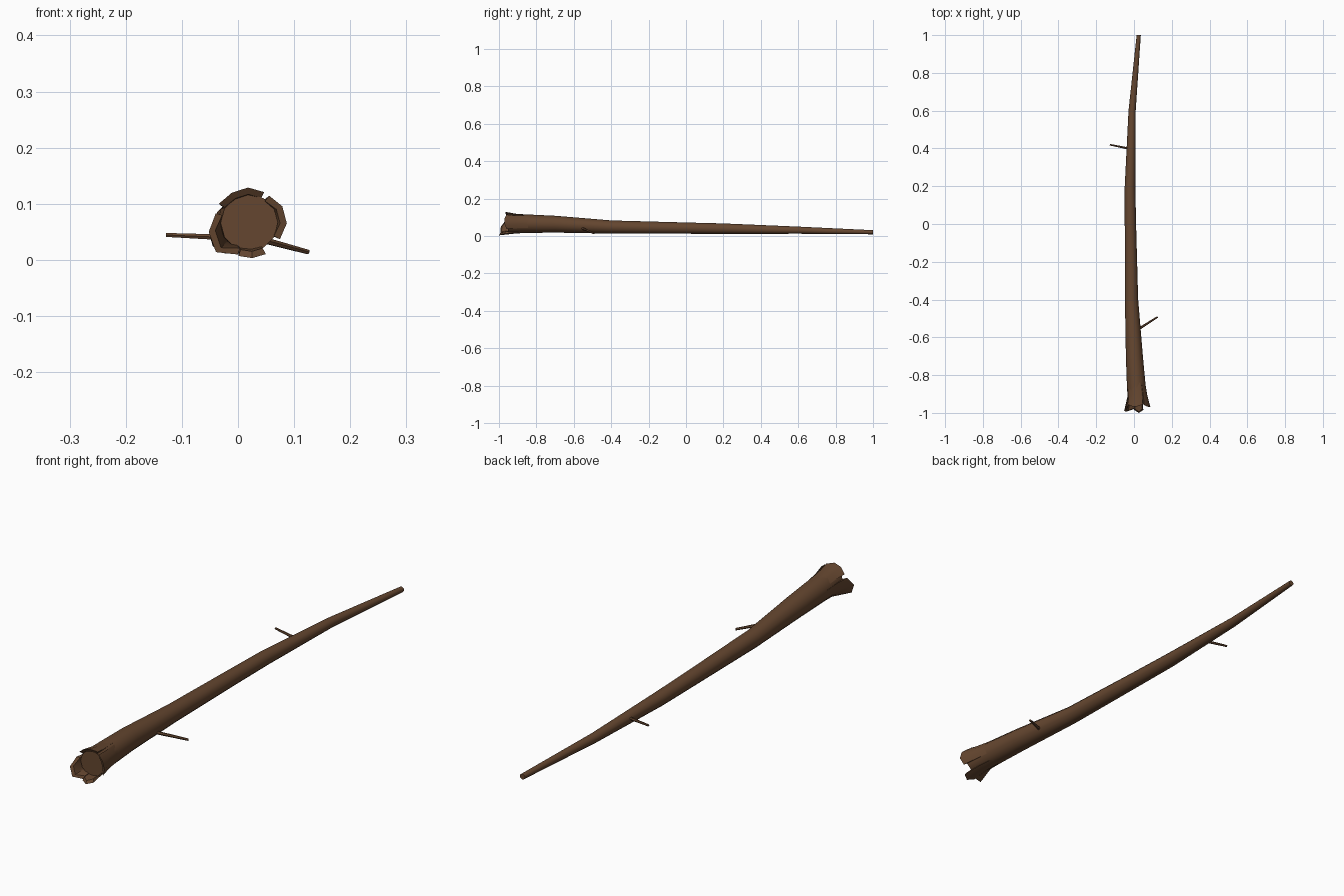
import bpy, bmesh, math
from mathutils import Vector

if "Cube" in bpy.data.objects:
    bpy.data.objects.remove(bpy.data.objects["Cube"])

bark = bpy.data.materials.new("bark brown")
bark.diffuse_color = (0.13, 0.062, 0.029, 1)
bark.use_nodes = True
bark.node_tree.nodes["Principled BSDF"].inputs["Base Color"].default_value = bark.diffuse_color
SIDES = 12


def finish(name, bm):
    bmesh.ops.recalc_face_normals(bm, faces=bm.faces)
    me = bpy.data.meshes.new(name)
    bm.to_mesh(me)
    bm.free()
    me.materials.append(bark)
    ob = bpy.data.objects.new(name, me)
    bpy.context.collection.objects.link(ob)
    bpy.context.view_layer.objects.active = ob
    ob.select_set(True)
    bpy.ops.object.shade_smooth_by_angle(angle=math.radians(35))
    ob.select_set(False)


def bridge(bm, a, b):
    n = len(a)
    for i in range(n):
        j = (i + 1) % n
        bm.faces.new((a[i], a[j], b[j], b[i]))


# Trunk rings: y, centre x, centre z, radius
TRUNK = [(-0.952, 0.02, 0.066, 0.051), (-0.87, 0.013, 0.066, 0.05),
         (-0.7, 0.002, 0.063, 0.045), (-0.4, -0.013, 0.048, 0.035),
         (0.0, -0.019, 0.042, 0.03), (0.2, -0.021, 0.039, 0.028),
         (0.6, -0.01, 0.031, 0.019), (1.0, 0.025, 0.02, 0.011)]
bm = bmesh.new()
rings = []
for y, x, z, r in TRUNK:
    rings.append([bm.verts.new((x + r * math.cos(2 * math.pi * k / SIDES), y,
                                z + r * math.sin(2 * math.pi * k / SIDES)))
                  for k in range(SIDES)])
for a, b in zip(rings, rings[1:]):
    bridge(bm, a, b)
bm.faces.new(rings[0])
bm.faces.new(rings[-1])
finish("log_trunk", bm)


# Splintered bark flaps: start angle, end angle, tip radius, edge and middle tip y
def flap(name, a0, a1, r_tips, y_tips):
    bm = bmesh.new()
    n = len(r_tips)
    cols = []
    for i in range(n):
        a = math.radians(a0 + (a1 - a0) * i / (n - 1))
        d = Vector((math.cos(a), 0, math.sin(a)))
        root, mid = Vector((0.011, -0.84, 0.0655)), Vector((0.018, -0.91, 0.066))
        tip = Vector((0.02, y_tips[i], 0.066))
        pts = [root + d * 0.0485, mid + d * 0.053, tip + d * r_tips[i],
               tip + Vector((0, 0.006, 0)) + d * (r_tips[i] - 0.012), mid + d * 0.043]
        cols.append([bm.verts.new(p) for p in pts])
    for a, b in zip(cols, cols[1:]):
        bridge(bm, a, b)
    bm.faces.new(cols[0])
    bm.faces.new(cols[-1])
    finish(name, bm)


flap("bark_flap_top", 64, 148, [.061, .063, .062, .064], [-.955, -.965, -.965, -.955])
flap("bark_flap_right", 54, -28, [.06, .066, .067, .062], [-.96, -.97, -.97, -.96])
flap("bark_flap_bottom", -62, -108, [.063, .063, .062], [-.985, -1, -.985])
flap("bark_flap_left", -110, -196, [.06, .079, .074, .062], [-.98, -.993, -.99, -.965])


# Broken twigs
def twig(name, p0, p1, r0, r1):
    p0, p1 = Vector(p0), Vector(p1)
    q = (p1 - p0).to_track_quat('Z', 'Y')
    bm = bmesh.new()
    ends = []
    for p, r in ((p0, r0), (p1, r1)):
        ends.append([bm.verts.new(p + q @ Vector((r * math.cos(k * math.pi / 3),
                                                  r * math.sin(k * math.pi / 3), 0)))
                     for k in range(6)])
    bridge(bm, *ends)
    bm.faces.new(ends[0])
    bm.faces.new(ends[1])
    finish(name, bm)


twig("twig_right", (0.01, -0.565, 0.045), (0.125, -0.492, 0.014), 0.007, 0.0045)
twig("twig_left", (-0.02, 0.398, 0.04), (-0.128, 0.42, 0.0445), 0.006, 0.004)
